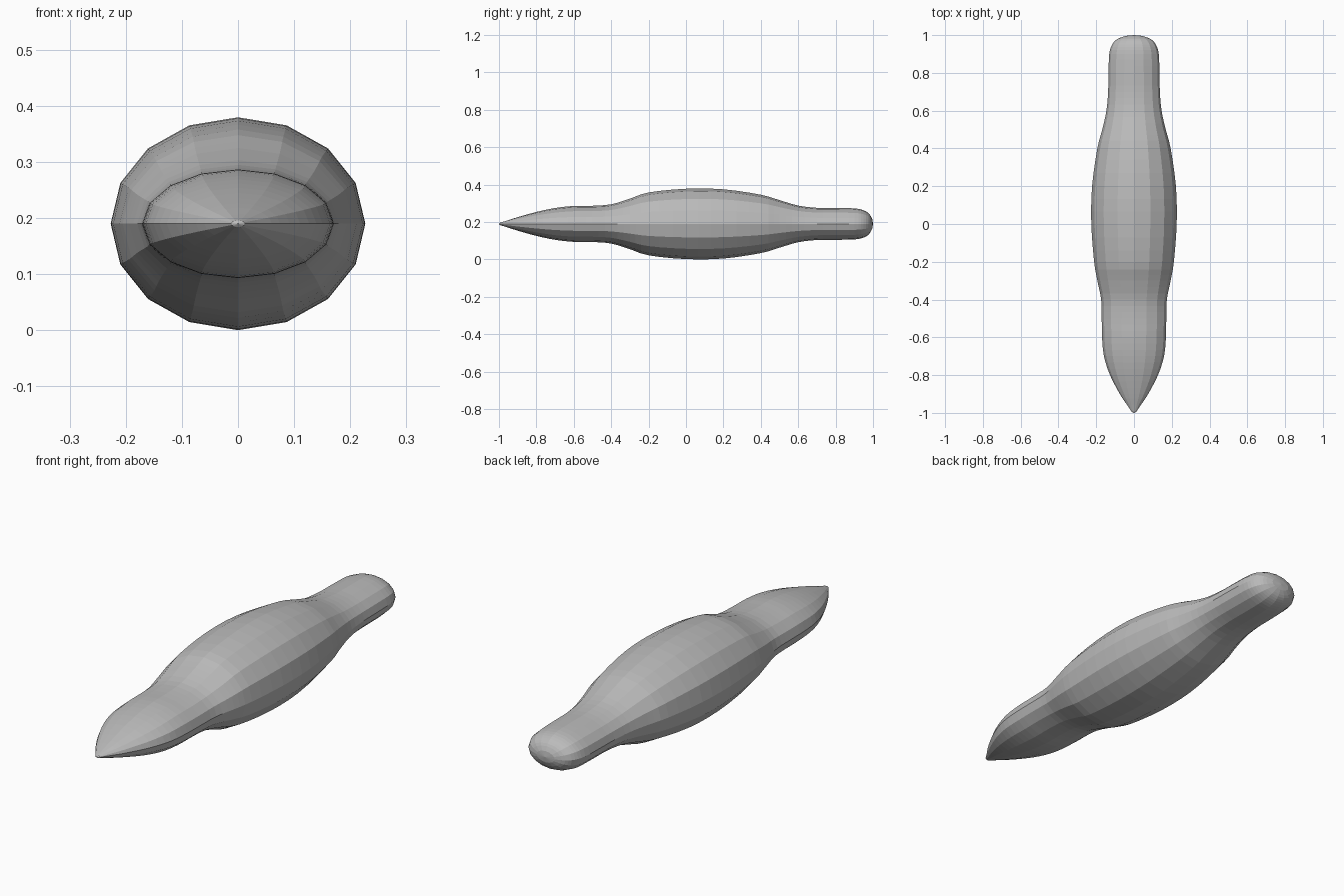
import bpy
import bmesh
from math import cos, sin, tau

cube = bpy.data.objects.get("Cube")
if cube:
    bpy.data.objects.remove(cube, do_unlink=True)

SIDES = 16
STEPS = 3
AXIS_HEIGHT = 0.19

# Body stations from pointed nose to rounded tail: y, half width, half height
STATIONS = [
    (-0.995, 0.012, 0.006), (-0.96, 0.035, 0.017), (-0.9, 0.075, 0.036),
    (-0.8, 0.127, 0.064), (-0.7, 0.159, 0.085), (-0.6, 0.169, 0.096),
    (-0.5, 0.171, 0.097), (-0.4, 0.174, 0.105), (-0.3, 0.194, 0.135),
    (-0.2, 0.211, 0.168), (0, 0.226, 0.188), (0.2, 0.222, 0.185),
    (0.4, 0.194, 0.156), (0.5, 0.168, 0.127), (0.6, 0.146, 0.098),
    (0.7, 0.137, 0.086), (0.8, 0.135, 0.085), (0.9, 0.131, 0.083),
    (0.95, 0.116, 0.073), (0.98, 0.087, 0.053), (0.996, 0.045, 0.025),
]


def spline(a, b, c, d, t):
    """Smooth curve value between b and c."""
    return b + 0.5 * t * (c - a + t * (2 * a - 5 * b + 4 * c - d + t * (3 * (b - c) + d - a)))


def smooth_stations(points):
    """Fill in rings between the given stations."""
    padded = [points[0]] + points + [points[-1]]
    rings = []
    for index in range(len(points) - 1):
        for step in range(STEPS):
            window = padded[index:index + 4]
            rings.append([spline(*values, step / STEPS) for values in zip(*window)])
    rings.append(points[-1])
    return rings


def ring_vertices(bm, y, width, height):
    angles = [tau * side / SIDES for side in range(SIDES)]
    return [bm.verts.new((width * cos(a), y, AXIS_HEIGHT + height * sin(a))) for a in angles]


# Loft the rings into one closed skin
bm = bmesh.new()
loops = [ring_vertices(bm, *station) for station in smooth_stations(STATIONS)]
for first, second in zip(loops, loops[1:]):
    for i in range(SIDES):
        j = (i + 1) % SIDES
        bm.faces.new((first[i], first[j], second[j], second[i]))

# Close the nose and the tail with fans
for loop, tip_y in ((loops[0], -1), (loops[-1], 1)):
    tip = bm.verts.new((0, tip_y, AXIS_HEIGHT))
    for i in range(SIDES):
        bm.faces.new((loop[i], loop[(i + 1) % SIDES], tip))
bmesh.ops.recalc_face_normals(bm, faces=bm.faces)

mesh = bpy.data.meshes.new("body")
bm.to_mesh(mesh)
bm.free()
body = bpy.data.objects.new("body", mesh)
bpy.context.collection.objects.link(body)

# Plain grey finish
grey = bpy.data.materials.new("plain grey")
grey.use_nodes = True
colour = (0.5, 0.5, 0.5, 1)
grey.diffuse_color = colour
grey.node_tree.nodes["Principled BSDF"].inputs["Base Color"].default_value = colour
mesh.materials.append(grey)
